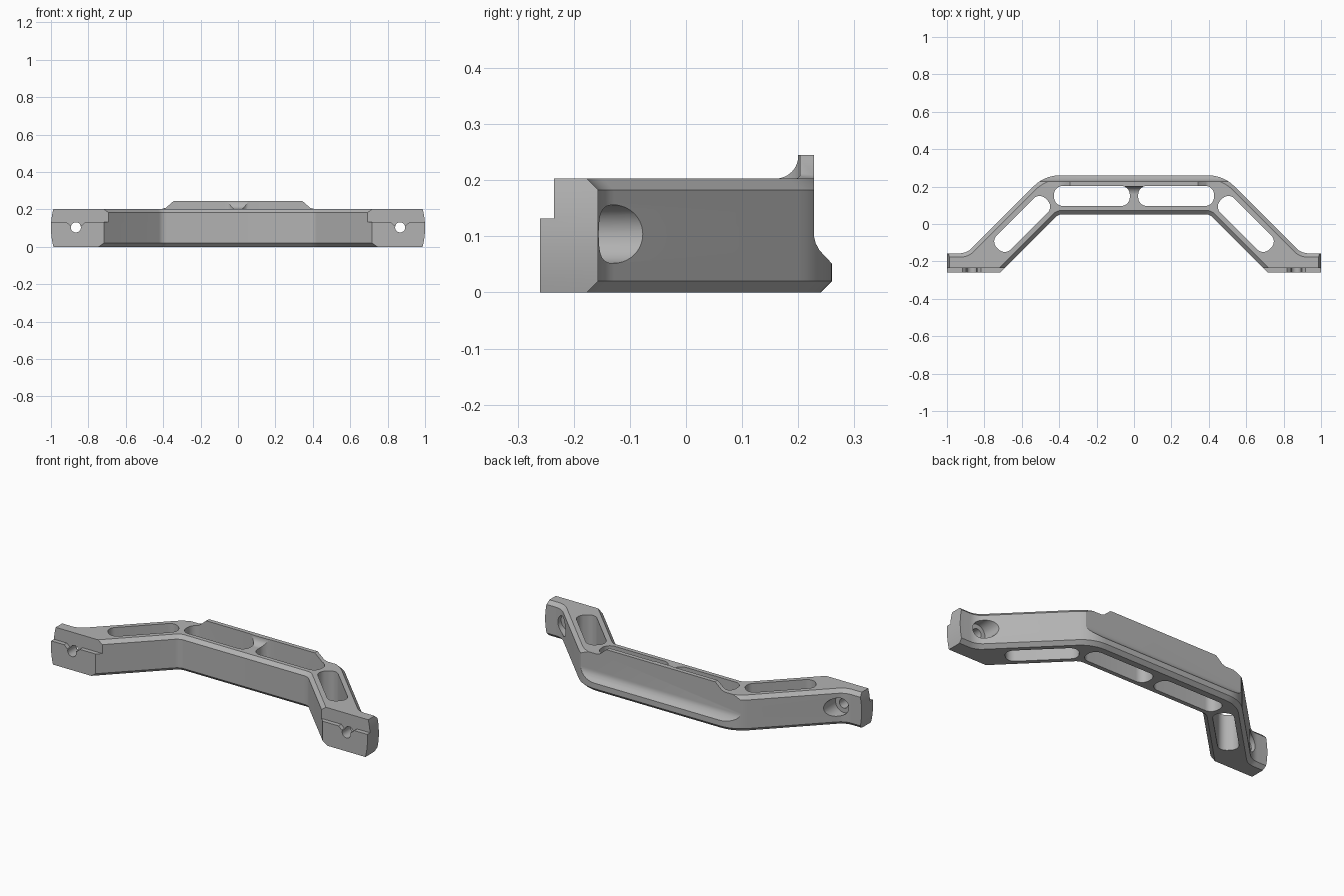
import bpy, bmesh
from math import sin, cos, pi, sqrt, radians
from mathutils import Vector, Matrix

cube = bpy.data.objects.get("Cube")
if cube:
    bpy.data.objects.remove(cube, do_unlink=True)

HEIGHT, CHAMFER = 0.203, 0.02
INNER, OUTER = 0.457, 0.738      # the 45 degree legs lie between y = x + INNER and y = x + OUTER
HOLE_X, HOLE_Z = 0.867, 0.104


def make_object(name, bm):
    bmesh.ops.recalc_face_normals(bm, faces=bm.faces)
    mesh = bpy.data.meshes.new(name)
    bm.to_mesh(mesh)
    bm.free()
    obj = bpy.data.objects.new(name, mesh)
    bpy.context.collection.objects.link(obj)
    return obj


def loft(name, rings):
    """Closed solid through rings of equal length."""
    bm = bmesh.new()
    loops = [[bm.verts.new(p) for p in ring] for ring in rings]
    for low, high in zip(loops, loops[1:]):
        for i in range(len(low)):
            j = (i + 1) % len(low)
            bm.faces.new((low[i], low[j], high[j], high[i]))
    bm.faces.new(loops[0])
    bm.faces.new(loops[-1])
    return make_object(name, bm)


def prism(name, profile, lo, hi, axis):
    place = {"x": lambda a, b, t: (t, a, b),
             "y": lambda a, b, t: (a, t, b),
             "z": lambda a, b, t: (a, b, t)}[axis]
    return loft(name, [[place(a, b, t) for a, b in profile] for t in (lo, hi)])


def round_corner(before, corner, after, reach, steps=8):
    """Arc-like blend starting and ending 'reach' away from the corner."""
    c = Vector(corner)
    p = c + (Vector(before) - c).normalized() * reach
    q = c + (Vector(after) - c).normalized() * reach
    bisector = (p + q) / 2 - c
    half = (p - c).angle(bisector)
    centre = c + bisector.normalized() * reach / cos(half)
    start, sweep = p - centre, (p - centre).angle_signed(q - centre)
    return [centre + Matrix.Rotation(-sweep * i / steps, 2) @ start for i in range(steps + 1)]


def rounded_rect(width, depth, radius):
    w, d = width / 2, depth / 2
    box = [(-w, -d), (w, -d), (w, d), (-w, d)]
    return [p for i in range(4)
            for p in round_corner(box[i - 1], box[i], box[(i + 1) % 4], radius)]


def circle(x, z, radius, steps=40):
    return [(x + radius * cos(2 * pi * i / steps), z + radius * sin(2 * pi * i / steps))
            for i in range(steps)]


def combine(target, other, operation):
    mod = target.modifiers.new(operation, "BOOLEAN")
    mod.operation, mod.object, mod.solver = operation, other, "EXACT"
    bpy.context.view_layer.objects.active = target
    bpy.ops.object.modifier_apply(modifier=mod.name)
    bpy.data.objects.remove(other, do_unlink=True)


def bracket_outline(z):
    """Plan of the bracket at one height, with chamfered long edges and bowed ends."""
    inset = max(0, CHAMFER - z, CHAMFER - (HEIGHT - z))
    end = 1 - 0.013 * ((z - HEIGHT / 2) / (HEIGHT / 2)) ** 2
    front, foot_back = -0.26, -0.157 - inset
    bar_front, bar_back = 0.052 + inset, 0.26 - inset
    inner, outer = INNER + inset * sqrt(2), OUTER - inset * sqrt(2)
    toe = (front - inner, front)
    knee_in = (bar_front - inner, bar_front)
    knee_out = (bar_back - outer, bar_back)
    ankle = (foot_back - outer, foot_back)
    left = [Vector((-end, foot_back)), Vector((-end, front)), Vector(toe)]
    inside = round_corner(toe, knee_in, (0, bar_front), 0.025)
    outside = round_corner((0, bar_back), knee_out, ankle, 0.08)
    heel = round_corner(knee_out, ankle, (-end, foot_back), 0.04)
    half = left + inside
    back = outside + heel
    mirror = lambda pts: [Vector((-p.x, p.y)) for p in reversed(pts)]
    ring = half + mirror(half) + mirror(back) + back
    return [(p.x, p.y, z) for p in ring]


# Main bracket body
levels = [0, CHAMFER, 0.05, 0.08, 0.11, 0.14, 0.165, HEIGHT - CHAMFER, HEIGHT]
bracket = loft("bracket", [bracket_outline(z) for z in levels])

# Raised rib along the back edge, with a hollow fillet and sloped ends
fillet = [(0.16 + 0.04 * sin(a), 0.243 - 0.04 * cos(a))
          for a in (pi / 2 * i / 10 for i in range(11))]
rib = prism("rib", [(0.25, 0.17), (0.16, 0.17)] + fillet + [(0.2, 0.245), (0.25, 0.245)],
            -0.5, 0.5, "x")
slope = [(0.405, 0.15), (0.405, 0.203), (0.385, 0.209), (0.352, 0.238), (0.335, 0.25)]
rib_ends = prism("rib_ends", slope + [(-x, z) for x, z in reversed(slope)], 0.1, 0.3, "y")
combine(rib, rib_ends, "INTERSECT")
combine(bracket, rib, "UNION")

# Recess along the back of the middle bar
recess = prism("recess", [(0.228, 0.4), (0.228, 0.1), (0.231, 0.088), (0.238, 0.075),
                          (0.268, 0.043), (0.4, 0.043), (0.4, 0.4)], -0.8, 0.8, "x")
combine(bracket, recess, "DIFFERENCE")

# Stepped ledge on the front of the feet, dipping around each bolt hole
dip = [(HOLE_X - 0.05, 0.132), (HOLE_X - 0.03, 0.114),
       (HOLE_X + 0.03, 0.114), (HOLE_X + 0.05, 0.132), (1.1, 0.132), (1.1, 0.3)]
ledge = prism("ledge", dip + [(-x, z) for x, z in reversed(dip)], -0.4, -0.235, "y")
combine(bracket, ledge, "DIFFERENCE")

for side in (-1, 1):
    # Bolt hole and its wide counterbore from behind
    combine(bracket, prism("bolt_hole", circle(side * HOLE_X, HOLE_Z, 0.027),
                           -0.4, 0.0, "y"), "DIFFERENCE")
    combine(bracket, prism("counterbore", circle(side * HOLE_X, HOLE_Z, 0.052),
                           -0.185, 0.1, "y"), "DIFFERENCE")
    # Lightening slots in the middle bar and the leg
    for name, size, spot, angle in (("bar_slot", 0.405, (0.225, 0.15), 0),
                                    ("leg_slot", 0.37, (0.598, 0.0), -45)):
        slot = prism(name, rounded_rect(size, 0.107, 0.046), -0.1, 0.4, "z")
        slot.data.transform(Matrix.Translation((side * spot[0], spot[1], 0))
                            @ Matrix.Rotation(radians(side * angle), 4, "Z"))
        combine(bracket, slot, "DIFFERENCE")

# Plain grey metal
grey = bpy.data.materials.new("grey_metal")
grey.use_nodes = True
colour = (0.45, 0.45, 0.45, 1)
grey.diffuse_color = colour
grey.node_tree.nodes["Principled BSDF"].inputs["Base Color"].default_value = colour
bracket.data.materials.clear()
bracket.data.materials.append(grey)
for face in bracket.data.polygons:
    face.material_index = 0

bpy.ops.object.select_all(action="DESELECT")
bracket.select_set(True)
bpy.context.view_layer.objects.active = bracket
bpy.ops.object.shade_smooth_by_angle(angle=radians(25))
